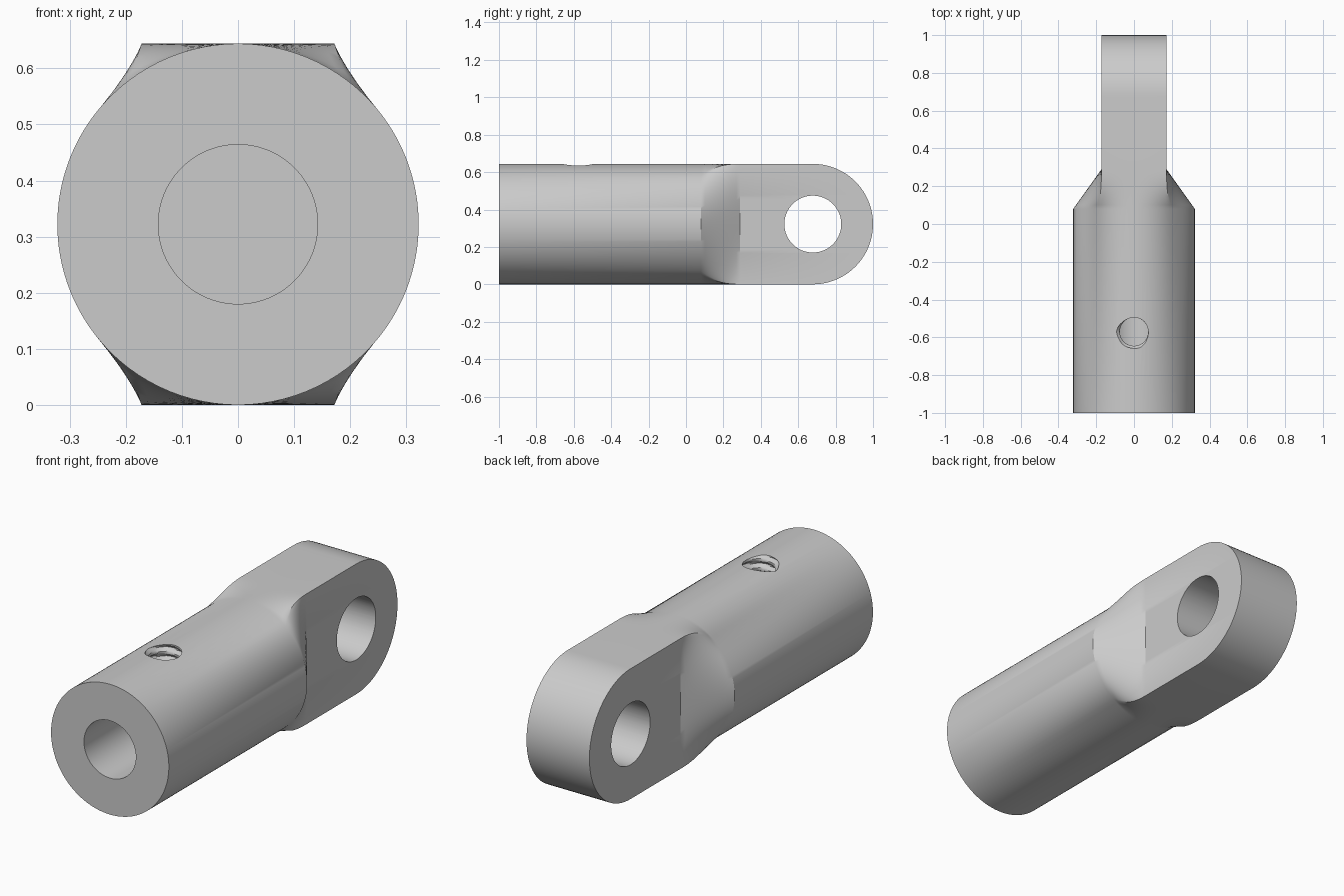
import bpy, bmesh, math
from mathutils import Matrix, Vector

cube = bpy.data.objects.get("Cube")
if cube:
    bpy.data.objects.remove(cube, do_unlink=True)

R = 0.322            # body radius and eye radius
W = 0.172            # half width of the tongue
SHOULDER, NECK, EYE_Y = 0.08, 0.29, 0.678
N, M, STEPS = 44, 20, 10
CORNER = math.radians(53)

steel = bpy.data.materials.new("light grey metal")
steel.use_nodes = True
grey = (0.6, 0.6, 0.6, 1)
steel.diffuse_color = grey
steel.node_tree.nodes["Principled BSDF"].inputs["Base Color"].default_value = grey


def finish(bm, name):
    bmesh.ops.recalc_face_normals(bm, faces=bm.faces[:])
    mesh = bpy.data.meshes.new(name)
    bm.to_mesh(mesh)
    bm.free()
    mesh.materials.append(steel)
    obj = bpy.data.objects.new(name, mesh)
    bpy.context.collection.objects.link(obj)
    return obj


def section():
    """Pairs of round and flat-sided points, with an easing power for each."""
    side, top = [], []
    for k in range(N + 1):
        f = 2 * k / N - 1
        a, z = CORNER * f, R * math.sin(f * math.pi / 2)
        p = 1 + 1.5 * abs(f) ** 3
        side.append((R * math.cos(a), R * math.sin(a), W, z, p))
    for k in range(1, M):
        f = k / M
        a = CORNER + (math.pi - 2 * CORNER) * f
        top.append((R * math.cos(a), R * math.sin(a), W * (1 - 2 * f), R, 2.5))
    half = side + top
    return half + [(-a, -b, -c, -d, p) for a, b, c, d, p in half]


# Round body blending into a flat tongue with a rounded end
pts = section()
T, L = len(pts), N + M
bm = bmesh.new()
rings = []


def add_ring(y_of, s):
    ring = []
    for cx, cz, fx, fz, p in pts:
        e = 1 - (1 - s) ** p
        ring.append(bm.verts.new((cx + (fx - cx) * e, y_of(fz), R + cz + (fz - cz) * e)))
    rings.append(ring)


add_ring(lambda z: -1, 0)
for i in range(STEPS + 1):
    s = i / STEPS
    add_ring(lambda z: SHOULDER + (NECK - SHOULDER) * s, s)
add_ring(lambda z: EYE_Y + math.sqrt(max(0, R * R - z * z)), 1)
for r0, r1 in zip(rings, rings[1:]):
    for i in range(T):
        j = (i + 1) % T
        bm.faces.new((r0[i], r0[j], r1[j], r1[i]))
bm.faces.new(rings[0])
end = rings[-1]
for k in range(1, N - 1):
    bm.faces.new([end[i] for i in (k, k + 1, L + N - k - 1, L + N - k)])
bm.faces.new(end[N - 1:L + 2])
bm.faces.new(end[L + N - 1:] + end[:2])
body = finish(bm, "rod_end_body")


# Cutters for the bore, the eye and the threaded screw hole
def cylinder(name, radius, depth, centre, axis):
    bm = bmesh.new()
    turn = Vector(axis).to_track_quat('Z', 'Y').to_matrix().to_4x4()
    bmesh.ops.create_cone(bm, cap_ends=True, segments=96, radius1=radius, radius2=radius,
                          depth=depth, matrix=Matrix.Translation(centre) @ turn)
    return finish(bm, name)


def thread(name, radius, groove, pitch, y, z0, z1, seg=48):
    bm = bmesh.new()
    step = pitch / 6
    loops = []
    for i in range(int((z1 - z0) / step) + 1):
        loop = []
        for k in range(seg):
            a = 2 * math.pi * k / seg
            phase = (i / 6 - k / seg) % 1
            r = radius + groove * max(0, 1 - abs(phase * 2 - 1) * 1.4)
            loop.append(bm.verts.new((r * math.cos(a), y + r * math.sin(a), z0 + i * step)))
        loops.append(loop)
    for a, b in zip(loops, loops[1:]):
        for k in range(seg):
            j = (k + 1) % seg
            bm.faces.new((a[k], a[j], b[j]))
            bm.faces.new((a[k], b[j], b[k]))
    bm.faces.new(loops[0])
    bm.faces.new(loops[-1])
    return finish(bm, name)


cutters = [
    cylinder("bore_cutter", 0.142, 0.96, (0, -0.62, R), (0, 1, 0)),
    cylinder("eye_cutter", 0.152, 1, (0, EYE_Y, R), (1, 0, 0)),
    thread("screw_hole_cutter", 0.075, 0.018, 0.045, -0.57, 0.36, 0.75),
]
bpy.context.view_layer.objects.active = body
for cutter in cutters:
    mod = body.modifiers.new(cutter.name, 'BOOLEAN')
    mod.operation = 'DIFFERENCE'
    mod.solver = 'EXACT'
    mod.object = cutter
    bpy.ops.object.modifier_apply(modifier=mod.name)
for cutter in cutters:
    bpy.data.objects.remove(cutter, do_unlink=True)

# Smooth curves with crisp machined edges
bpy.ops.object.select_all(action='DESELECT')
body.select_set(True)
bpy.ops.object.shade_smooth_by_angle(angle=math.radians(30))
